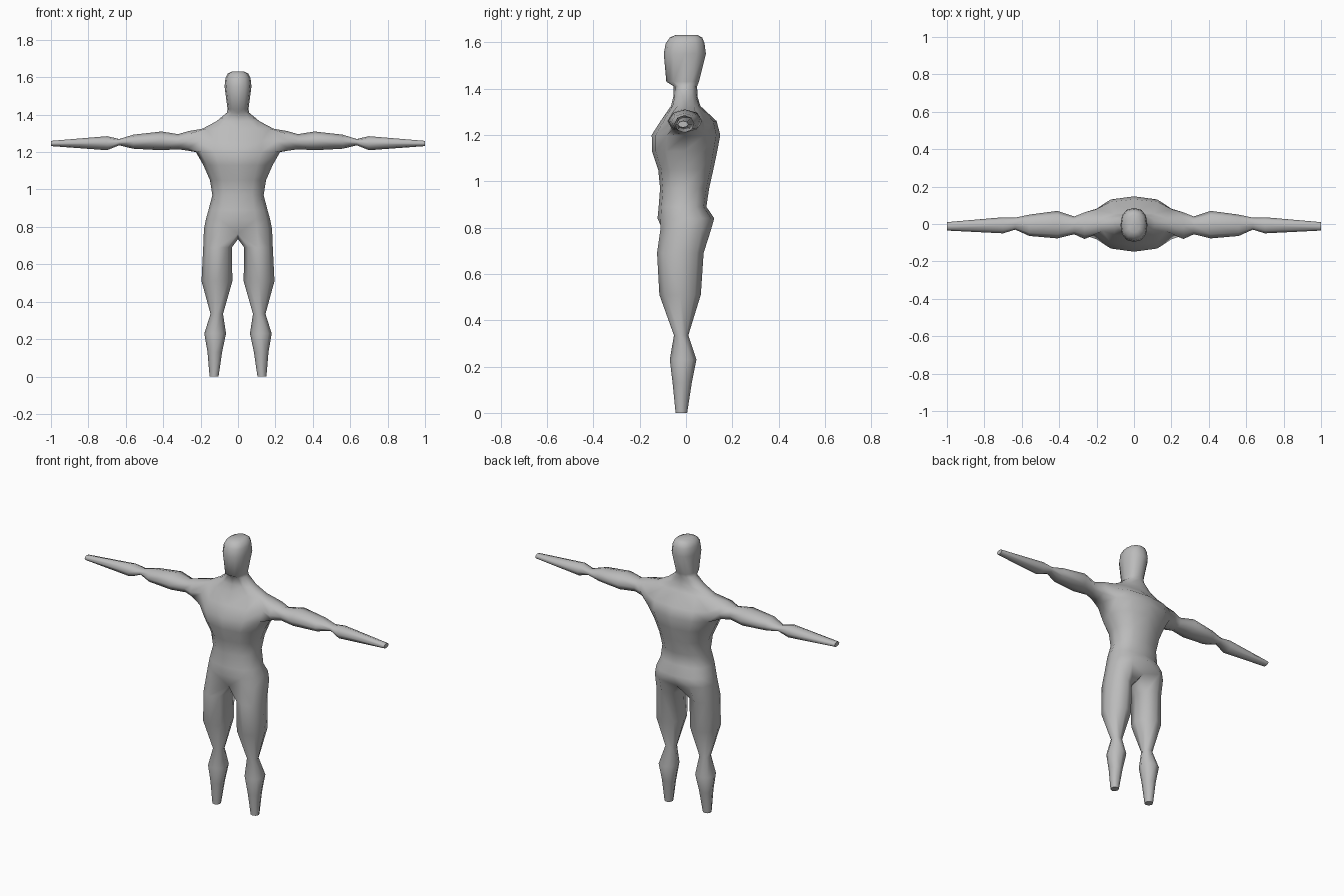
import bpy, bmesh
from math import sin, cos, pi

cube = bpy.data.objects.get("Cube")
if cube:
    bpy.data.objects.remove(cube)

skin = bpy.data.materials.new("plain grey")
skin.use_nodes = True
grey = (0.5, 0.5, 0.5, 1)
skin.diffuse_color = grey
skin.node_tree.nodes["Principled BSDF"].inputs["Base Color"].default_value = grey

bm = bmesh.new()


def spow(v, p):
    return abs(v) ** p * (1 if v >= 0 else -1)


def torso_ring(z, half_width, front, back):
    """Half ring of 7 points from front centre round the side to back centre."""
    ring = []
    mid, depth = (front + back) / 2, (back - front) / 2
    for k in range(7):
        a = pi * k / 6
        x = half_width * spow(sin(a), 0.85) if 0 < k < 6 else 0
        ring.append(bm.verts.new((x, mid - depth * spow(cos(a), 0.85), z)))
    return ring


def bridge(a, b, closed):
    n = len(a)
    for i in range(n if closed else n - 1):
        j = (i + 1) % n
        bm.faces.new((a[i], a[j], b[j], b[i]))


def limb(start, sections, place):
    """Extend an 8-point opening through elliptical sections and cap the end."""
    last = start
    for s in sections:
        ring = [bm.verts.new(place(s, i * pi / 4)) for i in range(8)]
        bridge(last, ring, True)
        last = ring
    bm.faces.new(last)


def lerp(lo, hi, t):
    return (lo + hi) / 2 + (hi - lo) / 2 * t


# Torso, neck and head: height, half width, front, back
body = [
    (0.79, 0.182, -0.125, 0.122), (0.84, 0.172, -0.123, 0.122),
    (0.89, 0.158, -0.118, 0.088), (0.97, 0.137, -0.112, 0.10),
    (1.05, 0.15, -0.12, 0.118), (1.13, 0.185, -0.147, 0.135),
    (1.2, 0.225, -0.148, 0.148), (1.26, 0.23, -0.11, 0.132),
    (1.325, 0.19, -0.065, 0.062), (1.365, 0.115, -0.055, 0.05),
    (1.41, 0.06, -0.053, 0.048), (1.43, 0.056, -0.085, 0.056),
    (1.55, 0.072, -0.096, 0.086), (1.595, 0.067, -0.088, 0.08),
    (1.62, 0.055, -0.07, 0.07), (1.632, 0.03, -0.045, 0.05),
]
rings = [torso_ring(*s) for s in body]
armpit, shoulder, collar = 6, 7, 8
for n, (a, b) in enumerate(zip(rings, rings[1:])):
    if n in (armpit, shoulder):      # leave the arm opening
        bridge(a[:3], b[:3], False)
        bridge(a[4:], b[4:], False)
    else:
        bridge(a, b, False)
bm.faces.new(rings[-1])

# Arm: x, bottom, top, front, back
lo, mid, hi = rings[armpit], rings[shoulder], rings[collar]
opening = [hi[3], hi[2], mid[2], lo[2], lo[3], lo[4], mid[4], hi[4]]
arm = [
    (0.265, 1.207, 1.312, -0.08, 0.062), (0.32, 1.215, 1.296, -0.055, 0.04),
    (0.41, 1.21, 1.31, -0.077, 0.07), (0.56, 1.218, 1.293, -0.064, 0.05),
    (0.635, 1.236, 1.27, -0.03, 0.034), (0.7, 1.21, 1.285, -0.05, 0.036),
    (1.0, 1.232, 1.26, -0.035, 0.01),
]
limb(opening, arm, lambda s, a: (
    s[0], lerp(s[3], s[4], -sin(a)), lerp(s[1], s[2], cos(a))))

# Crotch: pull the centre line down and in, then close it under the body
hip = rings[0]
for v in (hip[0], hip[6]):
    v.co.y *= 0.72
    v.co.z = 0.765
crotch = bm.verts.new((0, -0.015, 0.735))

# Leg: height, inner, outer, front, back
leg = [
    (0.69, 0.033, 0.186, -0.125, 0.076), (0.51, 0.03, 0.195, -0.115, 0.064),
    (0.335, 0.08, 0.147, -0.052, 0.01), (0.23, 0.064, 0.18, -0.07, 0.045),
    (0.13, 0.085, 0.163, -0.058, 0.025), (0.0, 0.104, 0.152, -0.045, 0.005),
]
limb([crotch] + hip, leg, lambda s, a: (
    lerp(s[1], s[2], -cos(a)), lerp(s[3], s[4], -sin(a)), s[0]))

# Mirror to the other side
bmesh.ops.mirror(bm, geom=bm.verts[:] + bm.edges[:] + bm.faces[:],
                 axis='X', merge_dist=0.0005)
bmesh.ops.remove_doubles(bm, verts=bm.verts[:], dist=0.0005)
bmesh.ops.recalc_face_normals(bm, faces=bm.faces[:])

mesh = bpy.data.meshes.new("body")
bm.to_mesh(mesh)
bm.free()
mesh.materials.append(skin)
figure = bpy.data.objects.new("body", mesh)
bpy.context.collection.objects.link(figure)
bpy.context.view_layer.objects.active = figure
figure.select_set(True)
bpy.ops.object.shade_smooth_by_angle(angle=1.1)
